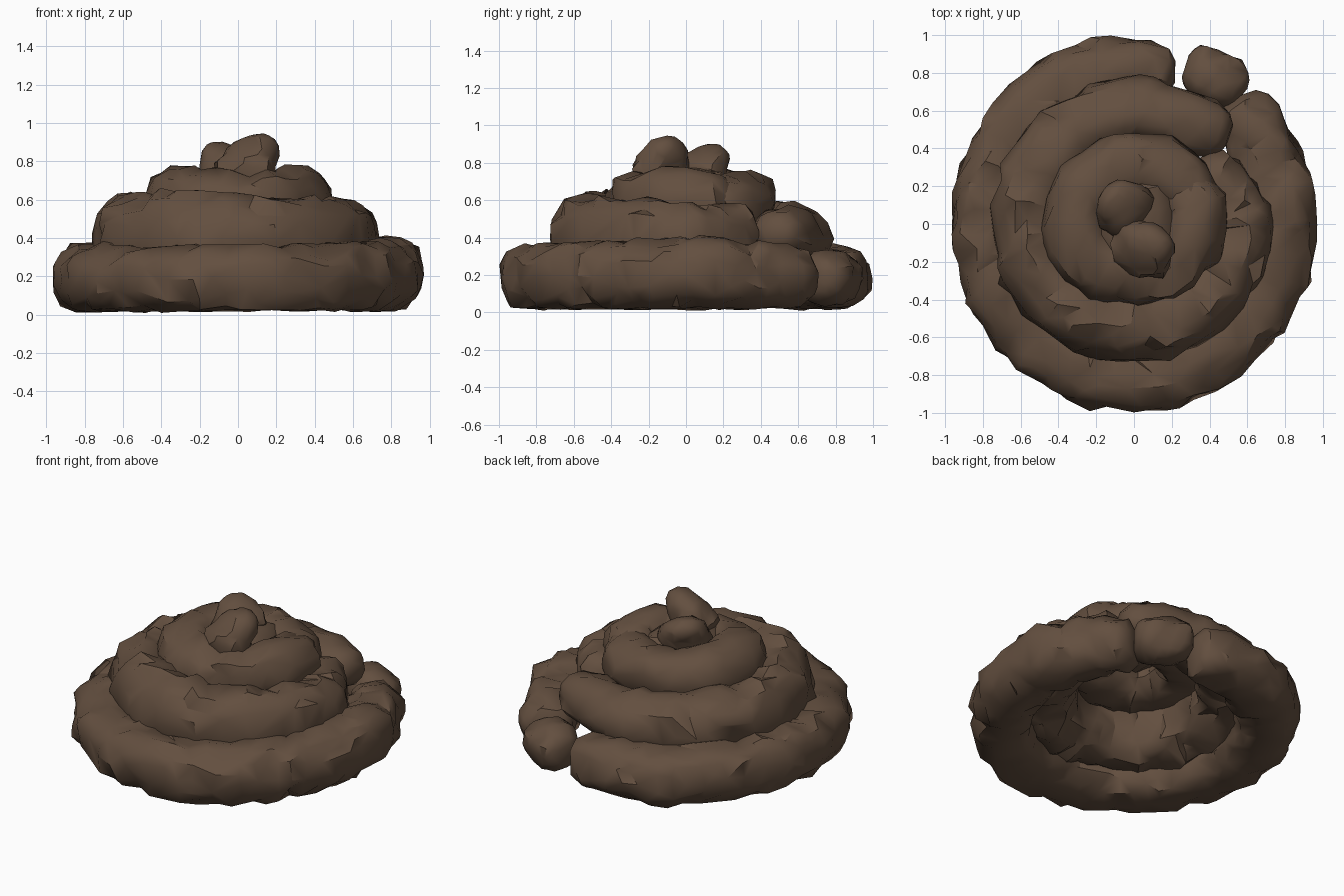
import bpy, bmesh, math, random
from mathutils import Vector, noise

random.seed(4)

brown = bpy.data.materials.new("dark_brown")
brown.diffuse_color = (0.125, 0.078, 0.05, 1)


def sample(points, t):
    """Catmull-Rom sample of a list of tuples, t from 0 to 1."""
    n = len(points) - 1
    i = min(int(t * n), n - 1)
    f = t * n - i
    a, b, c, d = (points[max(0, min(n, k))] for k in (i - 1, i, i + 1, i + 2))
    return [0.5 * (2 * q + (r - p) * f + (2 * p - 5 * q + 4 * r - s) * f * f
                   + (3 * q - p - 3 * r + s) * f ** 3) for p, q, r, s in zip(a, b, c, d)]


def tube(name, points, rings, sides=20, lump=0.16, keep=0.4, cap=0.10):
    """Lumpy tube with rounded ends through (x, y, z, half width, half height) points."""
    bm = bmesh.new()
    samples = [sample(points, i / (rings - 1)) for i in range(rings)]
    centres = [Vector(s[:3]) for s in samples]
    dist = [0.0]
    for a, b in zip(centres, centres[1:]):
        dist.append(dist[-1] + (b - a).length)
    loops = []
    for i, s in enumerate(samples):
        tan = (centres[min(i + 1, rings - 1)] - centres[max(i - 1, 0)]).normalized()
        side = tan.cross(Vector((0, 0, 1)))
        side = side.normalized() if side.length > 0.05 else Vector((1, 0, 0))
        up = side.cross(tan)
        d = min(1, (min(dist[i], dist[-1] - dist[i])) / cap)
        round_end = 0.5 + 0.5 * math.sqrt(1 - (1 - d) ** 2)
        loop = []
        for k in range(sides):
            a = 2 * math.pi * k / sides
            ca, sa = math.cos(a), math.sin(a)
            # slightly squared cross-section
            p = (side * math.copysign(abs(ca) ** 0.88, ca) * s[3]
                 + up * math.copysign(abs(sa) ** 0.88, sa) * s[4]) * round_end
            q = centres[i] + p
            p *= 1 + lump * (noise.noise(q * 5) + 1.1 * noise.noise(q * 11)) \
                + random.uniform(-0.05, 0.05)
            q = centres[i] + p
            q.z = max(q.z, 0.015 + 0.015 * noise.noise(q * 5))
            loop.append(bm.verts.new(q))
        loops.append(loop)
    for l0, l1 in zip(loops, loops[1:]):
        for k in range(sides):
            j = (k + 1) % sides
            bm.faces.new((l0[k], l0[j], l1[j], l1[k]))
    for loop, c in ((loops[0], centres[0]), (loops[-1], centres[-1])):
        v = bm.verts.new(c)
        for k in range(sides):
            bm.faces.new((loop[k], loop[(k + 1) % sides], v))
    bmesh.ops.recalc_face_normals(bm, faces=bm.faces)
    me = bpy.data.meshes.new(name)
    bm.to_mesh(me)
    bm.free()
    me.materials.append(brown)
    ob = bpy.data.objects.new(name, me)
    bpy.context.collection.objects.link(ob)
    # irregular low-poly triangles
    dec = ob.modifiers.new("facets", "DECIMATE")
    dec.ratio = keep
    bpy.context.view_layer.objects.active = ob
    ob.select_set(True)
    bpy.ops.object.modifier_apply(modifier="facets")
    bpy.ops.object.shade_smooth_by_angle(angle=math.radians(38))
    ob.select_set(False)
    return ob


def polar(rows):
    """(angle, radius, z, half width, half height) rows to tube points."""
    return [(r * math.cos(math.radians(a)), r * math.sin(math.radians(a)), z, w, h)
            for a, r, z, w, h in rows]


# bottom coil, open at the back right
tube("bottom_coil", polar([
    (75, 0.84, 0.18, 0.14, 0.15), (100, 0.815, 0.18, 0.18, 0.17),
    (125, 0.795, 0.185, 0.19, 0.175), (155, 0.78, 0.185, 0.19, 0.18),
    (185, 0.78, 0.185, 0.19, 0.18), (215, 0.78, 0.185, 0.19, 0.18),
    (245, 0.80, 0.185, 0.19, 0.175), (275, 0.80, 0.185, 0.19, 0.175),
    (305, 0.79, 0.19, 0.19, 0.18), (335, 0.78, 0.20, 0.19, 0.185),
    (360, 0.785, 0.21, 0.185, 0.19), (380, 0.79, 0.20, 0.18, 0.18),
    (398, 0.805, 0.19, 0.175, 0.17), (411, 0.845, 0.19, 0.15, 0.15)]), 90)

# rounded lump closing the bottom coil
tube("tail_lump", polar([
    (72, 0.88, 0.18, 0.12, 0.12), (65, 0.885, 0.18, 0.14, 0.14),
    (58, 0.885, 0.18, 0.145, 0.14), (50, 0.88, 0.18, 0.13, 0.13)]), 14, 16, 0.16, 0.5, 0.12)

# middle coil, sagging into the bottom one
tube("middle_coil", polar([
    (43, 0.69, 0.43, 0.13, 0.11), (66, 0.605, 0.41, 0.16, 0.15),
    (90, 0.59, 0.40, 0.18, 0.17), (125, 0.575, 0.39, 0.19, 0.20),
    (160, 0.57, 0.38, 0.195, 0.23), (195, 0.565, 0.38, 0.195, 0.245),
    (230, 0.555, 0.385, 0.195, 0.25), (265, 0.54, 0.385, 0.195, 0.25),
    (300, 0.54, 0.37, 0.195, 0.24), (335, 0.54, 0.37, 0.19, 0.22),
    (360, 0.545, 0.38, 0.185, 0.20), (380, 0.50, 0.41, 0.18, 0.16),
    (402, 0.43, 0.46, 0.15, 0.14)]), 72)

# upper coil, its ends overlapping
tube("upper_coil", polar([
    (10, 0.33, 0.58, 0.13, 0.12), (35, 0.34, 0.58, 0.155, 0.15),
    (65, 0.32, 0.58, 0.17, 0.165), (105, 0.30, 0.58, 0.18, 0.175),
    (150, 0.31, 0.59, 0.18, 0.185), (190, 0.31, 0.59, 0.185, 0.185),
    (230, 0.28, 0.57, 0.18, 0.185), (270, 0.25, 0.56, 0.18, 0.185),
    (310, 0.27, 0.57, 0.18, 0.185), (345, 0.31, 0.60, 0.18, 0.165),
    (375, 0.33, 0.61, 0.17, 0.14), (405, 0.30, 0.60, 0.15, 0.12)]), 46, 18, 0.16, 0.45)

# core filling the middle of the upper coil
tube("core", [(-0.20, 0.0, 0.64, 0.16, 0.07), (-0.10, 0.0, 0.65, 0.22, 0.12),
              (0.0, 0.0, 0.65, 0.25, 0.13), (0.10, 0.02, 0.65, 0.24, 0.12),
              (0.22, 0.03, 0.64, 0.18, 0.08)], 12, 14, 0.14, 0.5)

# curled tip: rear lobe, then the taller front lobe
tube("rear_lobe", [(-0.02, 0.05, 0.68, 0.13, 0.12), (-0.05, 0.08, 0.74, 0.16, 0.13),
                   (-0.08, 0.12, 0.80, 0.14, 0.10), (-0.11, 0.15, 0.85, 0.11, 0.07),
                   (-0.13, 0.17, 0.885, 0.07, 0.05)], 12, 14, 0.16, 0.5, 0.06)
tube("front_lobe", [(0.03, -0.15, 0.66, 0.13, 0.12), (0.04, -0.14, 0.74, 0.17, 0.14),
                    (0.07, -0.12, 0.81, 0.16, 0.12), (0.11, -0.09, 0.88, 0.11, 0.09),
                    (0.125, -0.07, 0.935, 0.07, 0.05)], 12, 14, 0.16, 0.5, 0.06)
